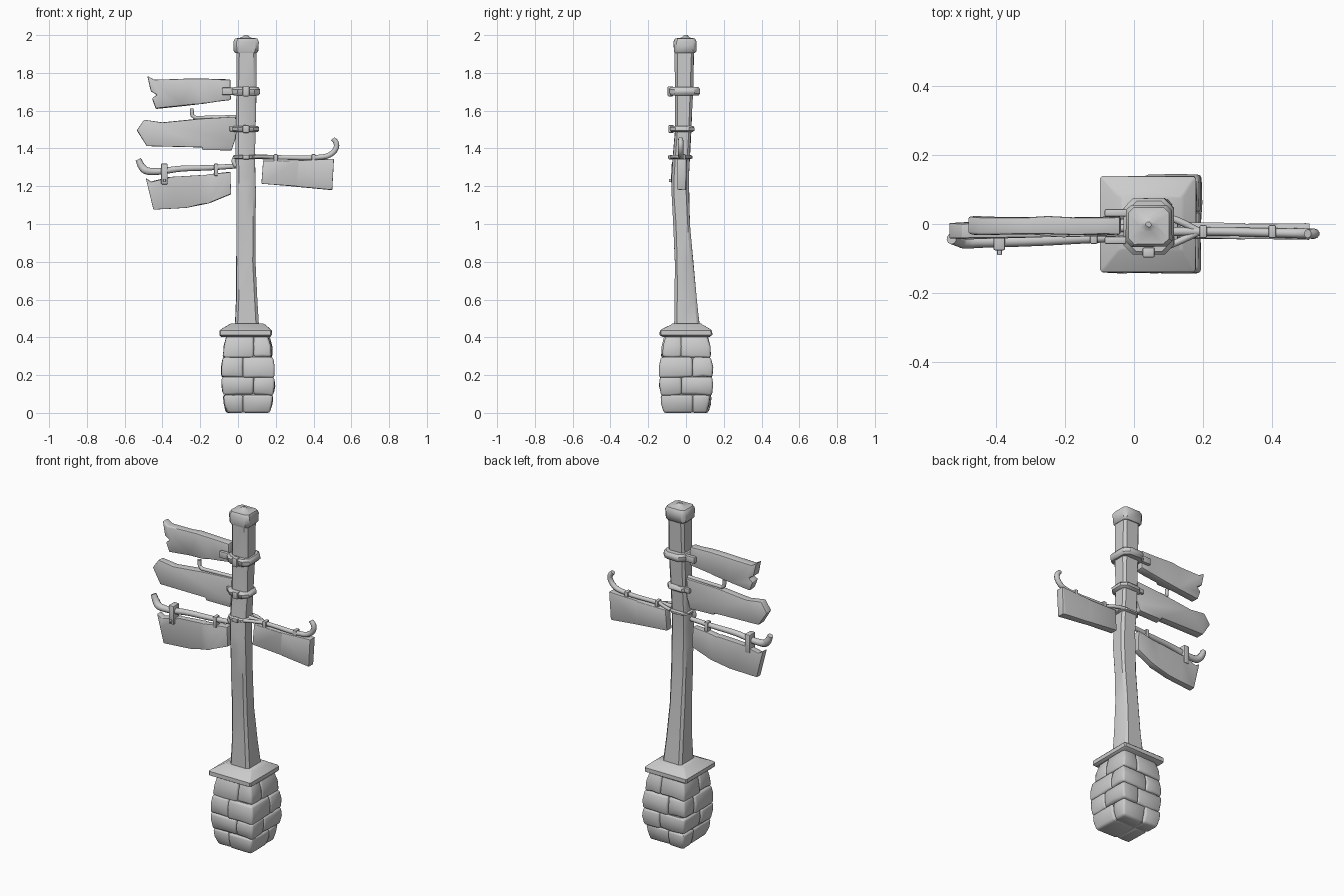
import bpy, bmesh, math, random
from mathutils import Vector

random.seed(4)


def jit(a):
    return random.uniform(-a, a)


def finish(ob, bevel=0.0, segments=2, angle=40):
    if bevel:
        m = ob.modifiers.new("bevel", 'BEVEL')
        m.width, m.segments, m.limit_method = bevel, segments, 'ANGLE'
        m.angle_limit = math.radians(35)
    bpy.ops.object.select_all(action='DESELECT')
    ob.select_set(True)
    bpy.context.view_layer.objects.active = ob
    bpy.ops.object.convert(target='MESH')
    bpy.ops.object.shade_smooth_by_angle(angle=math.radians(angle))
    return ob


def to_object(bm, name, **kw):
    bmesh.ops.recalc_face_normals(bm, faces=bm.faces)
    me = bpy.data.meshes.new(name)
    bm.to_mesh(me)
    bm.free()
    ob = bpy.data.objects.new(name, me)
    bpy.context.collection.objects.link(ob)
    return finish(ob, **kw)


def loft(name, sections, chamfer=0.012, wobble=0.0, **kw):
    """Stack of chamfered rectangles: (z, x0, x1, y0, y1)."""
    bm, rings = bmesh.new(), []
    for z, x0, x1, y0, y1 in sections:
        c = min(chamfer, (x1 - x0) * 0.3)
        pts = [(x0 + c, y0), (x1 - c, y0), (x1, y0 + c), (x1, y1 - c),
               (x1 - c, y1), (x0 + c, y1), (x0, y1 - c), (x0, y0 + c)]
        rings.append([bm.verts.new((x + jit(wobble), y + jit(wobble), z)) for x, y in pts])
    for a, b in zip(rings, rings[1:]):
        for i in range(8):
            j = (i + 1) % 8
            bm.faces.new((a[i], a[j], b[j], b[i]))
    bm.faces.new(rings[0])
    bm.faces.new(rings[-1])
    return to_object(bm, name, **kw)


def board(name, outline, y_near, y_far, thick):
    """Front outline (x, z) given thickness, its centre running y_near -> y_far with |x|."""
    bm = bmesh.new()
    f = bm.faces.new([bm.verts.new((x, -thick / 2, z)) for x, z in outline])
    r = bmesh.ops.extrude_face_region(bm, geom=[f])
    for v in r['geom']:
        if isinstance(v, bmesh.types.BMVert):
            v.co.y += thick
    xs = [x for x, z in outline]
    lo, hi = min(xs), max(xs)
    for i in range(1, 5):
        x = lo + (hi - lo) * (0.12 + i * 0.17)
        bmesh.ops.bisect_plane(bm, geom=bm.verts[:] + bm.edges[:] + bm.faces[:],
                               plane_co=(x, 0, 0), plane_no=(1, 0, jit(0.3)))
    for v in bm.verts:
        t = abs(v.co.x) / 0.5
        v.co.y += y_near + (y_far - y_near) * t + jit(0.003)
        v.co.z += jit(0.003)
    return to_object(bm, name, bevel=0.006)


def tube(name, pts, radius, smooth=True):
    cu = bpy.data.curves.new(name, 'CURVE')
    cu.dimensions, cu.bevel_depth, cu.bevel_resolution = '3D', radius, 3
    cu.use_fill_caps, cu.resolution_u = True, 6
    if smooth:
        s = cu.splines.new('BEZIER')
        s.bezier_points.add(len(pts) - 1)
        for p, q in zip(s.bezier_points, pts):
            p.co, p.radius = q[:3], q[3] if len(q) > 3 else 1
            p.handle_left_type = p.handle_right_type = 'AUTO'
    else:
        s = cu.splines.new('POLY')
        s.points.add(len(pts) - 1)
        for p, q in zip(s.points, pts):
            p.co = (*q[:3], 1)
    ob = bpy.data.objects.new(name, cu)
    bpy.context.collection.objects.link(ob)
    return finish(ob)


def box(name, x0, x1, y0, y1, z0, z1, bevel=0.005):
    bm = bmesh.new()
    bmesh.ops.create_cube(bm, size=1)
    for v in bm.verts:
        v.co = Vector((x1 if v.co.x > 0 else x0, y1 if v.co.y > 0 else y0, z1 if v.co.z > 0 else z0))
    return to_object(bm, name, bevel=bevel)


# Bulging stone pedestal: courses of four blocks with alternating joints around a core
CX = 0.052
levels = [(0.0, 0.113), (0.095, 0.131), (0.19, 0.138), (0.295, 0.130), (0.41, 0.110)]
loft("pedestal_core", [(z + 0.002, CX - w + 0.012, CX + w - 0.012, -w + 0.012, w - 0.012)
                       for z, w in levels], chamfer=0.02)
for k, ((z0, w0), (z1, w1)) in enumerate(zip(levels, levels[1:])):
    sx, sy = (0.03, -0.025) if k % 2 else (-0.025, 0.035)
    for i in (-1, 1):
        for j in (-1, 1):
            bm = bmesh.new()
            bmesh.ops.create_cube(bm, size=1)
            bmesh.ops.subdivide_edges(bm, edges=bm.edges[:], cuts=1, use_grid_fill=True)
            push = jit(0.004)
            for v in bm.verts:
                t = v.co.z + 0.5
                w = w0 + (w1 - w0) * t + push + 0.005 * (1 - abs(2 * t - 1))
                u, s = v.co.x + 0.5, v.co.y + 0.5
                v.co = Vector((CX + sx * (1 - u) + i * w * u + jit(0.003),
                               sy * (1 - s) + j * w * s + jit(0.003),
                               z0 + (z1 - z0) * t + (jit(0.006) if 0 < k and t < 0.1 else 0)))
            to_object(bm, f"pedestal_stone_{k}_{i}_{j}", bevel=0.012, segments=2, angle=50)

# Slab on the pedestal
loft("pedestal_slab", [(0.403, -0.088, 0.17, -0.125, 0.125), (0.412, -0.099, 0.178, -0.138, 0.138),
                       (0.435, -0.097, 0.18, -0.138, 0.137), (0.443, -0.09, 0.172, -0.13, 0.13),
                       (0.466, -0.05, 0.145, -0.082, 0.088), (0.472, -0.04, 0.135, -0.075, 0.08)],
     chamfer=0.006, wobble=0.002)

# Crooked timber post
loft("post", [(0.44, -0.016, 0.112, -0.062, 0.076), (0.6, -0.010, 0.102, -0.060, 0.056),
              (0.8, -0.008, 0.093, -0.061, 0.038), (1.0, -0.007, 0.092, -0.066, 0.022),
              (1.15, -0.007, 0.094, -0.076, 0.016), (1.25, -0.008, 0.091, -0.078, 0.015),
              (1.36, -0.012, 0.090, -0.070, 0.020), (1.5, -0.010, 0.092, -0.058, 0.028),
              (1.7, -0.010, 0.097, -0.058, 0.037), (1.94, -0.008, 0.098, -0.060, 0.042)],
     chamfer=0.014, wobble=0.002)

# Post cap with a small peak
loft("post_cap", [(1.905, -0.014, 0.100, -0.060, 0.046), (1.915, -0.022, 0.107, -0.064, 0.054),
                  (1.965, -0.024, 0.110, -0.066, 0.056), (1.982, -0.016, 0.102, -0.058, 0.048),
                  (1.987, 0.018, 0.064, -0.022, 0.018), (2.0, 0.034, 0.05, -0.008, 0.006)],
     chamfer=0.016, wobble=0.001)

# Metal collars around the post
for name, z, h, x0, x1, y0, y1 in [("upper_collar", 1.702, 0.022, -0.03, 0.116, -0.088, 0.074),
                                   ("middle_collar", 1.503, 0.017, -0.03, 0.110, -0.084, 0.044),
                                   ("lower_collar", 1.354, 0.010, -0.024, 0.103, -0.085, 0.034)]:
    e = 0.008
    loft(name, [(z - h, x0 + e, x1 - e, y0 + e, y1 - e), (z - h * 0.5, x0, x1, y0, y1),
                (z + h * 0.5, x0, x1, y0, y1), (z + h, x0 + e, x1 - e, y0 + e, y1 - e)],
         chamfer=0.028, wobble=0.0015)
    box(name + "_clasp", 0.025, 0.06, y0 - 0.009, y0 + 0.02, z - h * 1.2, z + h * 1.2)

# Four sign boards
board("top_board", [(-0.48, 1.782), (-0.445, 1.766), (-0.25, 1.768), (-0.04, 1.766), (-0.038, 1.658),
                    (-0.2, 1.635), (-0.435, 1.61), (-0.455, 1.665), (-0.43, 1.683), (-0.462, 1.705)],
      -0.006, -0.004, 0.052)
board("arrow_board", [(-0.535, 1.495), (-0.497, 1.55), (-0.4, 1.54), (-0.2, 1.558), (-0.012, 1.568),
                      (-0.014, 1.45), (-0.033, 1.392), (-0.188, 1.392), (-0.19, 1.406), (-0.483, 1.412)],
      -0.010, -0.020, 0.045)
board("hanging_board_left", [(-0.488, 1.242), (-0.46, 1.222), (-0.36, 1.25), (-0.2, 1.258), (-0.04, 1.275),
                             (-0.037, 1.158), (-0.14, 1.115), (-0.27, 1.088), (-0.448, 1.076), (-0.47, 1.17)],
      -0.026, -0.048, 0.04)
board("hanging_board_right", [(0.133, 1.336), (0.32, 1.338), (0.508, 1.345), (0.499, 1.18),
                              (0.31, 1.198), (0.124, 1.214)], -0.018, -0.022, 0.044)

# Arms gripping the top board and the arrow board
for y, tag in ((-0.047, "front"), (0.032, "back")):
    box(f"top_grip_{tag}", -0.085, 0.0, y - 0.011, y + 0.011, 1.683, 1.722)
    box(f"arrow_grip_{tag}", -0.045, 0.0, y * 0.8 - 0.01, y * 0.8 + 0.008, 1.49, 1.517)
tube("arrow_board_bracket", [(0.0, -0.012, 1.567), (-0.225, -0.015, 1.562),
                             (-0.243, -0.015, 1.575), (-0.245, -0.015, 1.612)], 0.011, smooth=False)

# Left wooden rod with a kinked tip and hangers
tube("left_rod", [(0.01, -0.035, 1.308, 0.8), (-0.15, -0.042, 1.298, 0.9), (-0.3, -0.048, 1.293, 1),
                  (-0.45, -0.05, 1.278, 1.15), (-0.49, -0.05, 1.285, 1.3), (-0.51, -0.045, 1.305, 1.2),
                  (-0.528, -0.043, 1.342, 0.95)], 0.0165)
box("left_hanger_outer", -0.407, -0.373, -0.076, -0.02, 1.21, 1.32)
box("left_hanger_pin", -0.396, -0.382, -0.09, -0.06, 1.222, 1.238, 0.003)
box("left_hanger_inner", -0.127, -0.105, -0.058, -0.02, 1.255, 1.32)
tube("left_rod_tie", [(-0.008, -0.05, 1.305), (-0.022, -0.048, 1.33), (-0.012, -0.04, 1.36)], 0.012)

# Right iron rod with an upturned hook and its braces
tube("right_rod", [(0.08, -0.022, 1.357, 1), (0.25, -0.022, 1.352, 0.9), (0.43, -0.026, 1.354, 1),
                   (0.485, -0.027, 1.366, 1.1), (0.518, -0.028, 1.4, 1.1), (0.52, -0.028, 1.428, 1.1),
                   (0.502, -0.028, 1.452, 0.95)], 0.0135)
for y in (-0.068, 0.022):
    tube("right_brace", [(0.085, y, 1.356), (0.125, y * 0.7 - 0.005, 1.357), (0.19, -0.022, 1.353)], 0.01)
for x in (0.2, 0.4):
    box("right_hanger", x - 0.011, x + 0.011, -0.041, -0.003, 1.325, 1.37)
